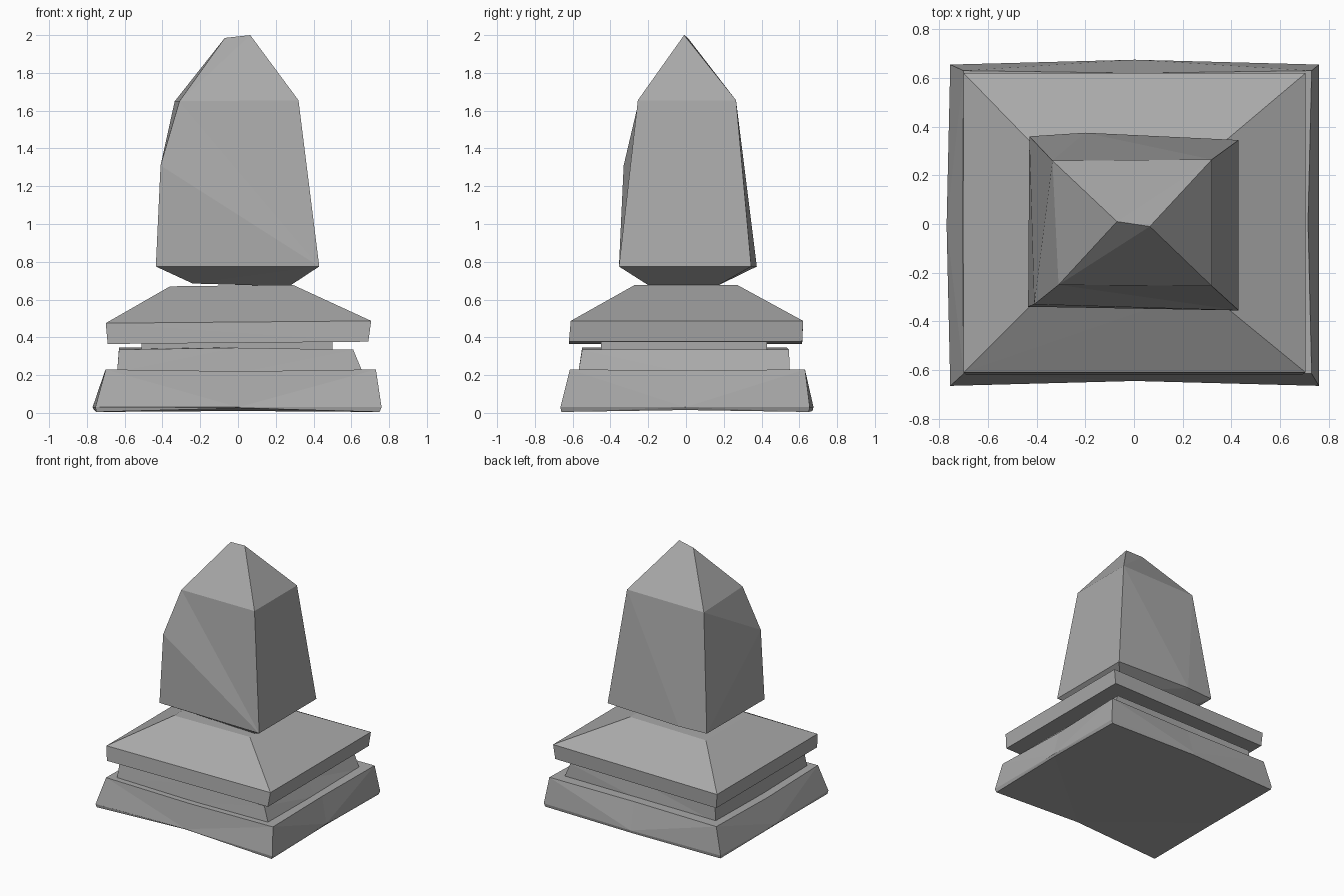
import bpy
import bmesh

cube = bpy.data.objects.get("Cube")
if cube:
    bpy.data.objects.remove(cube, do_unlink=True)

stone = bpy.data.materials.new("grey_stone")
stone.use_nodes = True
GREY = (0.4, 0.4, 0.4, 1)
stone.diffuse_color = GREY
stone.node_tree.nodes["Principled BSDF"].inputs["Base Color"].default_value = GREY


def rect(left, right, front, back, z, tilt=0.0):
    """Four corners; tilt raises the right side."""
    return [(left, front, z), (right, front, z + tilt),
            (right, back, z + tilt), (left, back, z)]


def worn(left, right, front, back, z, bow=(0, 0, 0, 0), lift=(0, 0, 0, 0)):
    """Rectangle with a middle point on each side, bowed outward and lifted."""
    c = rect(left, right, front, back, z)
    outward = ((0, -1), (1, 0), (0, 1), (-1, 0))
    ring = []
    for i, (dx, dy) in enumerate(outward):
        a, b = c[i], c[(i + 1) % 4]
        ring += [a, ((a[0] + b[0]) / 2 + dx * bow[i],
                     (a[1] + b[1]) / 2 + dy * bow[i], z + lift[i])]
    return ring


def finish(name, bm):
    bmesh.ops.recalc_face_normals(bm, faces=bm.faces)
    bmesh.ops.triangulate(bm, faces=bm.faces)
    mesh = bpy.data.meshes.new(name)
    bm.to_mesh(mesh)
    bm.free()
    mesh.materials.append(stone)
    obj = bpy.data.objects.new(name, mesh)
    bpy.context.collection.objects.link(obj)


def loft(name, rings):
    """Join rings from bottom to top and close both ends."""
    bm = bmesh.new()
    loops = [[bm.verts.new(p) for p in ring] for ring in rings]
    for low, high in zip(loops, loops[1:]):
        n = len(low)
        for i in range(n):
            j = (i + 1) % n
            bm.faces.new((low[i], low[j], high[j], high[i]))
    bm.faces.new(loops[0][::-1])
    bm.faces.new(loops[-1])
    finish(name, bm)


# Stepped base
loft("base_slab", [
    worn(-.75, .75, -.66, .65, .005, (-.02, 0, .02, .015), (.02, .01, .005, .015)),
    worn(-.755, .76, -.665, .655, .03, (-.02, 0, .02, .015)),
    worn(-.70, .73, -.615, .63, .23, (0, -.015, -.01, .005), (-.01, -.005, 0, -.01)),
])
loft("middle_slab", [
    worn(-.64, .66, -.57, .55, .215),
    worn(-.63, .61, -.55, .545, .335, (0, -.01, -.01, 0), (.01, 0, .01, .01)),
])
loft("neck", [rect(-.51, .50, -.45, .43, .32), rect(-.51, .50, -.45, .43, .39)])
loft("sloped_cap", [
    rect(-.69, .69, -.62, .615, .365, .012),
    rect(-.70, .705, -.61, .62, .475, .012),
    rect(-.36, .29, -.27, .27, .67, .008),
])

# Tapered shaft with one chipped corner
bm = bmesh.new()


def ring_verts(points):
    return [bm.verts.new(p) for p in points]


foot = ring_verts([(-.24, -.19, .685), (.27, -.19, .67),
                   (.27, .16, .67), (-.24, .18, .685)])
hip = ring_verts([(-.435, -.34, .775), (.43, -.355, .775),
                  (.43, .345, .775), (-.43, .36, .775)])
shoulder = ring_verts([(-.31, -.25, 1.65), (.32, -.255, 1.655),
                       (.32, .265, 1.655), (-.335, .26, 1.65)])
chip = bm.verts.new((-.41, -.33, 1.31))
back_bulge = bm.verts.new((-.2, .375, .775))
peak_l = bm.verts.new((-.07, .01, 1.985))
peak_r = bm.verts.new((.065, -.01, 2))

for face in (
    foot[::-1],
    # underside
    (foot[0], foot[1], hip[1], hip[0]),
    (foot[1], foot[2], hip[2], hip[1]),
    (foot[2], foot[3], back_bulge, hip[2]),
    (foot[3], hip[3], back_bulge),
    (foot[3], foot[0], hip[0], hip[3]),
    # front
    (hip[0], hip[1], chip),
    (chip, hip[1], shoulder[0]),
    (hip[1], shoulder[1], shoulder[0]),
    # right and back
    (hip[1], hip[2], shoulder[2], shoulder[1]),
    (hip[2], back_bulge, shoulder[2]),
    (back_bulge, shoulder[3], shoulder[2]),
    (back_bulge, hip[3], shoulder[3]),
    # chipped side
    (hip[3], hip[0], chip),
    (hip[3], chip, shoulder[3]),
    (chip, shoulder[0], shoulder[3]),
    # pointed top
    (shoulder[0], shoulder[1], peak_r, peak_l),
    (shoulder[1], shoulder[2], peak_r),
    (shoulder[2], shoulder[3], peak_l, peak_r),
    (shoulder[3], shoulder[0], peak_l),
):
    bm.faces.new(face)
finish("shaft", bm)
